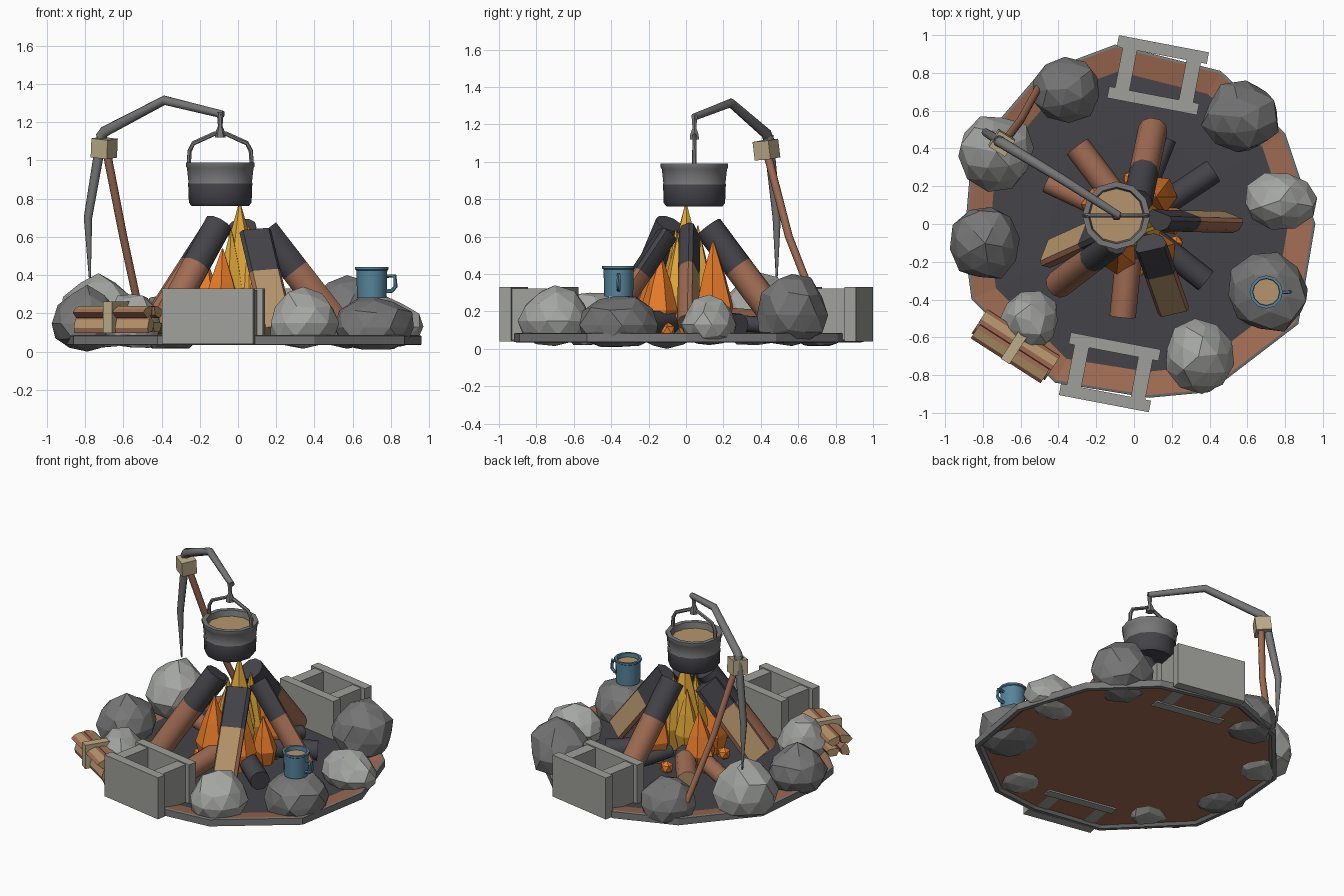
import bpy, bmesh, math, random
from mathutils import Vector

if "Cube" in bpy.data.objects:
    bpy.data.objects.remove(bpy.data.objects["Cube"])

random.seed(7)
V = Vector


def material(name, rgb):
    m = bpy.data.materials.new(name)
    lin = [((c / 255 + 0.055) / 1.055) ** 2.4 for c in rgb]
    m.diffuse_color = (*lin, 1)
    m.use_nodes = True
    m.node_tree.nodes["Principled BSDF"].inputs["Base Color"].default_value = m.diffuse_color
    return m


CHAR = material("charcoal", (68, 67, 73))
BARK = material("bark_brown", (160, 108, 83))
WOOD = material("cut_wood", (182, 149, 108))
ORANGE = material("flame_orange", (232, 124, 42))
YELLOW = material("flame_yellow", (226, 168, 58))
BLUE = material("enamel_blue", (86, 132, 155))
DARK = material("dark_grey", (119, 119, 119))
LIGHT = material("light_grey", (165, 167, 163))
BLOCK = material("concrete", (159, 160, 154))
ROPE = material("rope_beige", (188, 172, 138))


def finish(name, bm, mats, smooth=0):
    """Make the object; edges flatter than the smooth angle are shaded smooth."""
    bmesh.ops.recalc_face_normals(bm, faces=bm.faces)
    for f in bm.faces:
        f.smooth = smooth > 0
    for e in bm.edges:
        e.smooth = e.calc_face_angle(0) < math.radians(smooth)
    me = bpy.data.meshes.new(name)
    bm.to_mesh(me)
    bm.free()
    for m in mats:
        me.materials.append(m)
    ob = bpy.data.objects.new(name, me)
    bpy.context.collection.objects.link(ob)
    return ob


def loft(name, rings, mats, bands, caps, smooth=0):
    """Skin a list of rings; bands and caps give material indices."""
    bm = bmesh.new()
    vs = [[bm.verts.new(p) for p in ring] for ring in rings]
    n = len(vs[0])
    for k in range(len(vs) - 1):
        for i in range(n):
            j = (i + 1) % n
            bm.faces.new((vs[k][i], vs[k][j], vs[k + 1][j], vs[k + 1][i])).material_index = bands[k]
    bm.faces.new(vs[0][::-1]).material_index = caps[0]
    bm.faces.new(vs[-1]).material_index = caps[1]
    return finish(name, bm, mats, smooth)


def circle(x, y, z, r, n, turn=0.0):
    return [V((x + r * math.cos(turn + math.tau * i / n), y + r * math.sin(turn + math.tau * i / n), z))
            for i in range(n)]


def lathe(name, x, y, profile, n, mats, bands, caps):
    return loft(name, [circle(x, y, z, r, n) for r, z in profile], mats, bands, caps, 35)


def tube(name, path, radii, mat, n=8):
    pts = [V(p) for p in path]
    rings = []
    ref = (pts[-1] - pts[0]).normalized().orthogonal()
    for i, p in enumerate(pts):
        d = (pts[min(i + 1, len(pts) - 1)] - pts[max(i - 1, 0)]).normalized()
        u = (ref - d * ref.dot(d)).normalized()
        w = d.cross(u)
        rings.append([p + radii[i] * (u * math.cos(math.tau * k / n) + w * math.sin(math.tau * k / n))
                      for k in range(n)])
    return loft(name, rings, [mat], [0] * (len(pts) - 1), (0, 0), 50)


def log(name, outer, inner, r, char=0.0, cut=None, n=10):
    """Log between two points; inner share is charred; cut is the direction of a split face."""
    a, b = V(outer), V(inner)
    d = (b - a).normalized()
    u = V(cut) if cut else V((0, 0, 1))
    u = (u - d * u.dot(d)).normalized()
    w = d.cross(u)
    prof = []
    for i in range(n):
        t = math.tau * (i + 0.5) / n
        prof.append((min(math.cos(t), 0.25 if cut else 9), math.sin(t)))
    steps = [0, 1 - char, 1] if char else [0, 1]
    rings = [[a + (b - a) * s + r * (u * p + w * q) for p, q in prof] for s in steps]
    ob = loft(name, rings, [BARK, CHAR, WOOD], [0, 1], (2, 1 if char else 2), 45)
    if cut:
        for f in ob.data.polygons:
            if f.normal.dot(u) > 0.9:
                f.use_smooth = False
                f.material_index = 2 if f.material_index == 0 else 1
    return ob


def box(bm, centre, size, turn):
    c, s = math.cos(turn), math.sin(turn)
    for v in bmesh.ops.create_cube(bm, size=1)["verts"]:
        x, y, z = (v.co[i] * size[i] + centre[i] for i in range(3))
        v.co = (x * c - y * s, x * s + y * c, z)


# shallow ground dish: grey rim, brown earth slope, ash floor
edge = [(.96, 0), (.8, .48), (.46, .81), (-.1, .95), (-.5, .8), (-.86, .38), (-.9, -.1),
        (-.86, -.4), (-.42, -.84), (.08, -.92), (.4, -.89), (.87, -.53)]
slab = [(.95, .05), (.97, .034), (1, .036), (1, .082), (.985, .086), (.85, .06), (.5, .062)]
loft("ground", [[V((x * s, y * s, z)) for x, y in edge] for s, z in slab],
     [BARK, DARK, CHAR], [1, 1, 1, 1, 0, 2], (0, 2))

# ring of stones: x, y, rx, ry, bottom, top, material
stones = [(-.36, .71, .175, .175, .015, .3, DARK), (-.73, .37, .2, .2, .02, .41, LIGHT),
          (-.79, -.1, .185, .19, 0, .35, DARK), (-.56, -.51, .155, .155, .02, .3, LIGHT),
          (.35, -.7, .18, .2, .015, .34, LIGHT), (.71, -.36, .21, .21, .01, .285, DARK),
          (.78, .12, .19, .15, .02, .29, LIGHT), (.56, .57, .205, .19, .015, .4, DARK)]
for k, (x, y, rx, ry, z0, z1, mat) in enumerate(stones):
    bm = bmesh.new()
    bmesh.ops.create_icosphere(bm, subdivisions=2, radius=1)
    turn = random.uniform(0, 6)
    for v in bm.verts:
        px, py, pz = v.co * random.uniform(.9, 1.07)
        v.co = (px * math.cos(turn) - py * math.sin(turn), px * math.sin(turn) + py * math.cos(turn), pz)
    target = ((x - rx, x + rx), (y - ry, y + ry), (z0, z1))
    for i, (lo, hi) in enumerate(target):
        a, b = min(v.co[i] for v in bm.verts), max(v.co[i] for v in bm.verts)
        for v in bm.verts:
            t = (v.co[i] - a) / (b - a)
            v.co[i] = lo + (t ** 1.25 if i == 2 else t) * (hi - lo)  # sagging, blunt underside
    finish(f"stone_{k + 1}", bm, [mat])

# hollow concrete blocks
for name, x, y in (("front_block", -.128, -.785), ("back_block", .127, .788)):
    bm = bmesh.new()
    for s in (-1, 1):
        box(bm, (0, s * .138, 0), (.485, .062, .29), 0)
        box(bm, (s * .172, 0, 0), (.078, .23, .275), 0)
    ob = finish(name, bm, [BLOCK])
    ob.location, ob.rotation_euler = (x, y, .185), (0, 0, math.radians(-10.8))

# leaning logs with burnt tops
log("leaning_log_back", (.1, .5, .14), (.02, .12, .65), .078, .42)
log("leaning_log_right", (.52, .03, .14), (.14, .04, .63), .078, .42, (0, 1, .5))
log("leaning_log_front", (.21, -.46, .12), (.09, -.12, .63), .085, .42, (0.2, -1, .3))
log("leaning_log_left", (-.4, -.32, .12), (-.1, -.09, .67), .075, .4)
log("leaning_split_left", (-.46, -.15, .14), (-.15, -.01, .62), .085, .35, (-.4, .7, 1))

# logs lying on the ash
log("lying_log_front", (-.06, -.49, .14), (-.02, -.1, .18), .07, .2)
log("lying_log_back", (-.3, .41, .14), (-.08, .12, .16), .07, .2)
log("lying_log_left", (-.46, .22, .12), (-.1, .05, .16), .055, .2)
for k, (x, y, r) in enumerate([(.42, .28, .065), (.38, -.3, .065), (.18, .45, .045)]):
    ob = log(f"burnt_log_{k + 1}", (x, y, .125), (x * .25, y * .25, .15), r, .5)
    for f in ob.data.polygons:
        f.material_index = 1


# flames and embers
def flame(name, x, y, z, r, h, mat, lean=0.0):
    prof = [(.65, 0), (1, .3), (.62, .62), (.03, 1)]
    rings = [circle(x * (1 - lean * t), y * (1 - lean * t), z + h * t, r * s, 6, x * 9 + y * 5)
             for s, t in prof]
    loft(name, rings, [mat], [0] * 3, (0, 0))


for k, (x, y, r, top) in enumerate([(-.09, -.16, .11, .54), (.13, -.15, .1, .51), (.13, .16, .105, .58),
                                    (-.18, .1, .105, .47), (.2, .02, .08, .4)]):
    flame(f"outer_flame_{k + 1}", x, y, .08, r, top - .08, ORANGE, .1)
for k, (x, y, r, top) in enumerate([(.01, .0, .115, .78), (.07, -.05, .08, .6), (-.04, -.06, .08, .64),
                                    (.06, .07, .08, .66), (-.05, .06, .08, .58)]):
    flame(f"inner_flame_{k + 1}", x, y, .15, r, top - .15, YELLOW, .1)
for k in range(6):
    a = 0.6 + k * 1.05
    bm = bmesh.new()
    bmesh.ops.create_icosphere(bm, subdivisions=1, radius=.045)
    ob = finish(f"ember_{k + 1}", bm, [ORANGE])
    ob.location = (.24 * math.cos(a), .24 * math.sin(a), .1)

# cooking pot with stew and bail handle
PX, PY = -.093, .045
lathe("pot", PX, PY, [(.15, .762), (.164, .78), (.168, .88), (.166, .885), (.174, .96), (.18, .97),
                      (.18, .99), (.15, .99), (.142, .95)], 12, [CHAR, DARK, WOOD],
      [0, 0, 1, 1, 1, 1, 1, 1], (0, 2))
bail = [(-.165, .97), (-.16, 1.05), (-.14, 1.09), (-.03, 1.14), (.03, 1.14), (.14, 1.09), (.16, 1.05), (.165, .97)]
tube("pot_handle", [(PX + x, PY, z) for x, z in bail], [.012] * 8, DARK, 6)
lathe("pot_hook", PX, PY, [(.028, 1.12), (.026, 1.145), (.012, 1.18), (.018, 1.25)], 6, [DARK], [0] * 3, (0, 0))

# crane: bent arm, tapered pole, brace stick and lashing
tube("crane_arm", [(-.72, .44, 1.12), (-.7, .43, 1.15), (-.385, .24, 1.315), (-.08, .045, 1.24)],
     [.028, .029, .025, .02], DARK)
tube("crane_pole", [(-.71, .44, 1.14), (-.785, .485, .7), (-.775, .485, .38)], [.028, .022, .005], DARK)
tube("brace_stick", [(-.69, .43, 1.06), (-.6, .55, .6), (-.49, .75, .09)], [.022, .021, .02], BARK)
bm = bmesh.new()
box(bm, (0, 0, 0), (.1, .1, .1), 0)
ob = finish("lashing", bm, [ROPE])
ob.location, ob.rotation_euler = (-.7, .43, 1.065), (.08, .1, math.radians(-32))

# enamel cup
CX, CY = .7, -.36
lathe("cup", CX, CY, [(.077, .28), (.081, .425), (.088, .43), (.088, .442), (.072, .442), (.07, .415)],
      12, [BLUE, WOOD], [0] * 5, (0, 1))
tube("cup_handle", [(CX + .07, CY, .395), (CX + .12, CY, .395), (CX + .125, CY, .34), (CX + .105, CY, .318),
                    (CX + .07, CY, .315)], [.011] * 5, BLUE, 6)

# strapped firewood bundle
d = V((.84, -.54, 0))
side = V((.54, .84, 0))
mid = V((-.632, -.65, .18))
for k, (s, z, half, cut) in enumerate([(-.045, -.038, .23, (-.54, -.84, .3)), (.045, -.038, .22, (0, 0, 1)),
                                       (-.045, .04, .22, (-.2, -.3, 1)), (.045, .04, .23, (.2, .3, 1))]):
    c = mid + side * s + V((0, 0, z))
    log(f"firewood_{k + 1}", c - d * half, c + d * half, .046, 0, cut, 6)
bm = bmesh.new()
box(bm, (0, 0, 0), (.055, .185, .165), 0)
ob = finish("firewood_strap", bm, [ROPE])
ob.location, ob.rotation_euler = mid, (0, 0, math.atan2(-.54, .84))
